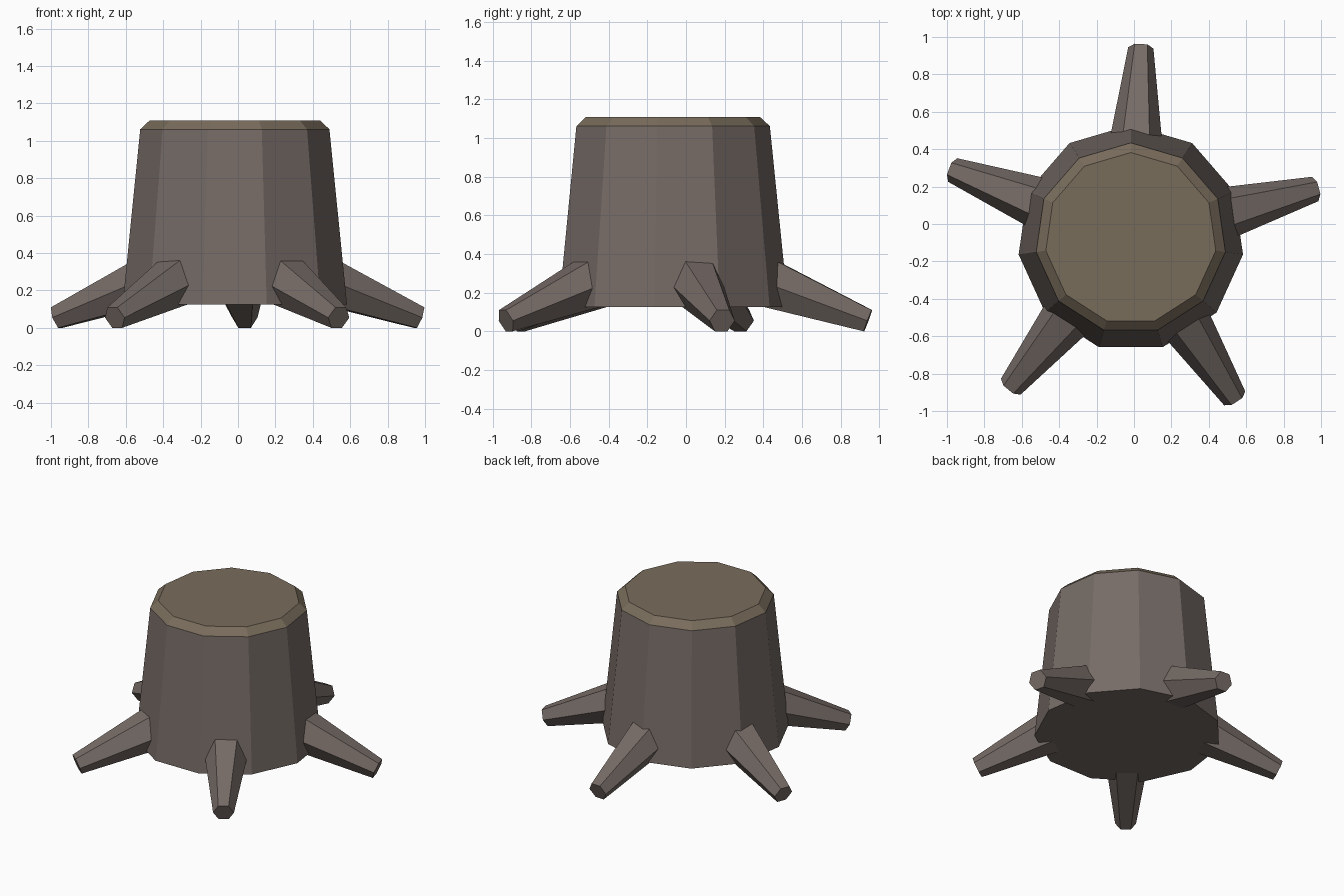
import bpy, bmesh
from math import sin, cos, pi, radians
from mathutils import Vector

if "Cube" in bpy.data.objects:
    bpy.data.objects.remove(bpy.data.objects["Cube"])

CENTER = Vector((-0.017, -0.077, 0))


def material(name, color):
    m = bpy.data.materials.new(name)
    m.diffuse_color = (*color, 1)
    m.use_nodes = True
    m.node_tree.nodes["Principled BSDF"].inputs["Base Color"].default_value = m.diffuse_color
    return m


bark = material("bark", (0.18, 0.147, 0.133))
cut_wood = material("cut_wood", (0.19, 0.15, 0.105))


def loft(name, rings, mats):
    """Skin a list of point rings, capping both ends."""
    bm = bmesh.new()
    loops = [[bm.verts.new(p) for p in ring] for ring in rings]
    n = len(loops[0])
    for a, b in zip(loops, loops[1:]):
        for i in range(n):
            j = (i + 1) % n
            bm.faces.new((a[i], a[j], b[j], b[i]))
    bm.faces.new(loops[0][::-1])
    bm.faces.new(loops[-1])
    bmesh.ops.recalc_face_normals(bm, faces=bm.faces)
    mesh = bpy.data.meshes.new(name)
    bm.to_mesh(mesh)
    bm.free()
    for m in mats:
        mesh.materials.append(m)
    obj = bpy.data.objects.new(name, mesh)
    bpy.context.collection.objects.link(obj)
    return obj


def ring(center, u, v, radius, sides, start=0.0):
    angles = [start + 2 * pi * i / sides for i in range(sides)]
    return [center + radius * (cos(a) * u + sin(a) * v) for a in angles]


X, Y, Z = Vector((1, 0, 0)), Vector((0, 1, 0)), Vector((0, 0, 1))

# Eleven-sided tapered trunk with a bevelled, paler sawn top
profile = [(0.606, 0.125), (0.511, 1.062), (0.459, 1.11)]
trunk = loft("trunk", [ring(CENTER + Z * z, X, Y, r, 11, pi / 2) for r, z in profile],
             [bark, cut_wood])
for f in trunk.data.polygons:
    if f.center.z > 1.07:
        f.material_index = 1

# Five hexagonal roots sloping down to the ground
SLOPE, LENGTH = radians(20.5), 0.6
for k in range(5):
    a = radians(15 + 72 * k)
    out = Vector((cos(a), sin(a), 0))
    side = Vector((-sin(a), cos(a), 0))
    axis = out * cos(SLOPE) - Z * sin(SLOPE)
    up = out * sin(SLOPE) + Z * cos(SLOPE)
    tip = CENTER + out * 1.02 + Z * 0.055
    loft(f"root_{k + 1}", [ring(tip - axis * LENGTH, side, up, 0.15, 6),
                           ring(tip, side, up, 0.0675, 6)], [bark])
